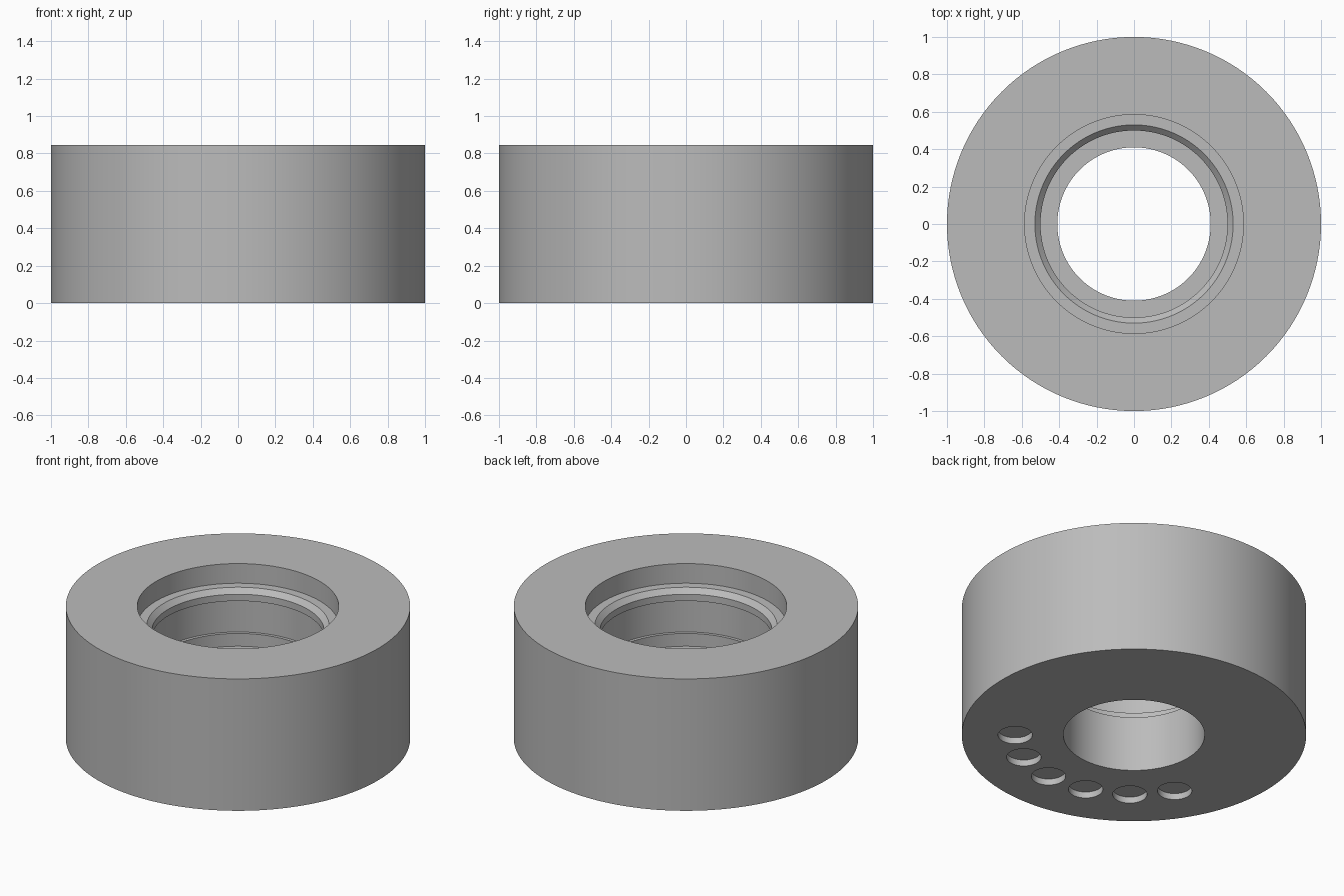
import bpy, bmesh, math
from mathutils import Matrix, Vector

if "Cube" in bpy.data.objects:
    bpy.data.objects.remove(bpy.data.objects["Cube"])

SEGMENTS = 128
HEIGHT = 0.845

grey = bpy.data.materials.new("plain grey")
grey.diffuse_color = (0.5, 0.5, 0.5, 1)
grey.use_nodes = True
grey.node_tree.nodes["Principled BSDF"].inputs["Base Color"].default_value = grey.diffuse_color


def make_object(name, bm):
    bmesh.ops.recalc_face_normals(bm, faces=bm.faces)
    mesh = bpy.data.meshes.new(name)
    bm.to_mesh(mesh)
    bm.free()
    mesh.materials.append(grey)
    obj = bpy.data.objects.new(name, mesh)
    bpy.context.collection.objects.link(obj)
    return obj


# Ring body: closed (radius, height) profile with a stepped, grooved bore
profile = [
    (0.41, 0), (1.0, 0), (1.0, HEIGHT),       # outside
    (0.585, HEIGHT), (0.585, 0.719),          # counterbore
    (0.53, 0.719), (0.50, 0.688),             # ledge and chamfer
    (0.50, 0.645), (0.52, 0.645),             # lip above the groove
    (0.52, 0.437), (0.50, 0.437),             # groove
    (0.50, 0.355), (0.41, 0.355),             # floor around the through hole
]
bm = bmesh.new()
rings = []
for i in range(SEGMENTS):
    a = math.tau * i / SEGMENTS
    rings.append([bm.verts.new((r * math.cos(a), r * math.sin(a), z)) for r, z in profile])
for i in range(SEGMENTS):
    here, there = rings[i], rings[(i + 1) % SEGMENTS]
    for j in range(len(profile)):
        k = (j + 1) % len(profile)
        bm.faces.new((here[j], there[j], there[k], here[k]))
body = make_object("ring_body", bm)

# Six shallow blind holes in an arc on the underside
HOLE_DEPTH = 0.04
bm = bmesh.new()
for i in range(6):
    a = math.radians(-40 - 22 * i)
    centre = Vector((0.69 * math.cos(a), 0.69 * math.sin(a), 0))
    bmesh.ops.create_cone(bm, cap_ends=True, segments=48, radius1=0.1, radius2=0.1,
                          depth=2 * HOLE_DEPTH, matrix=Matrix.Translation(centre))
cutter = make_object("hole_cutter", bm)
cutter.hide_render = True

bpy.context.view_layer.objects.active = body
body.select_set(True)
cut = body.modifiers.new("blind holes", 'BOOLEAN')
cut.operation = 'DIFFERENCE'
cut.solver = 'EXACT'
cut.object = cutter
bpy.ops.object.modifier_apply(modifier=cut.name)
bpy.data.objects.remove(cutter)

# Smooth round walls, crisp rims
bpy.ops.object.shade_smooth_by_angle(angle=math.radians(30))
